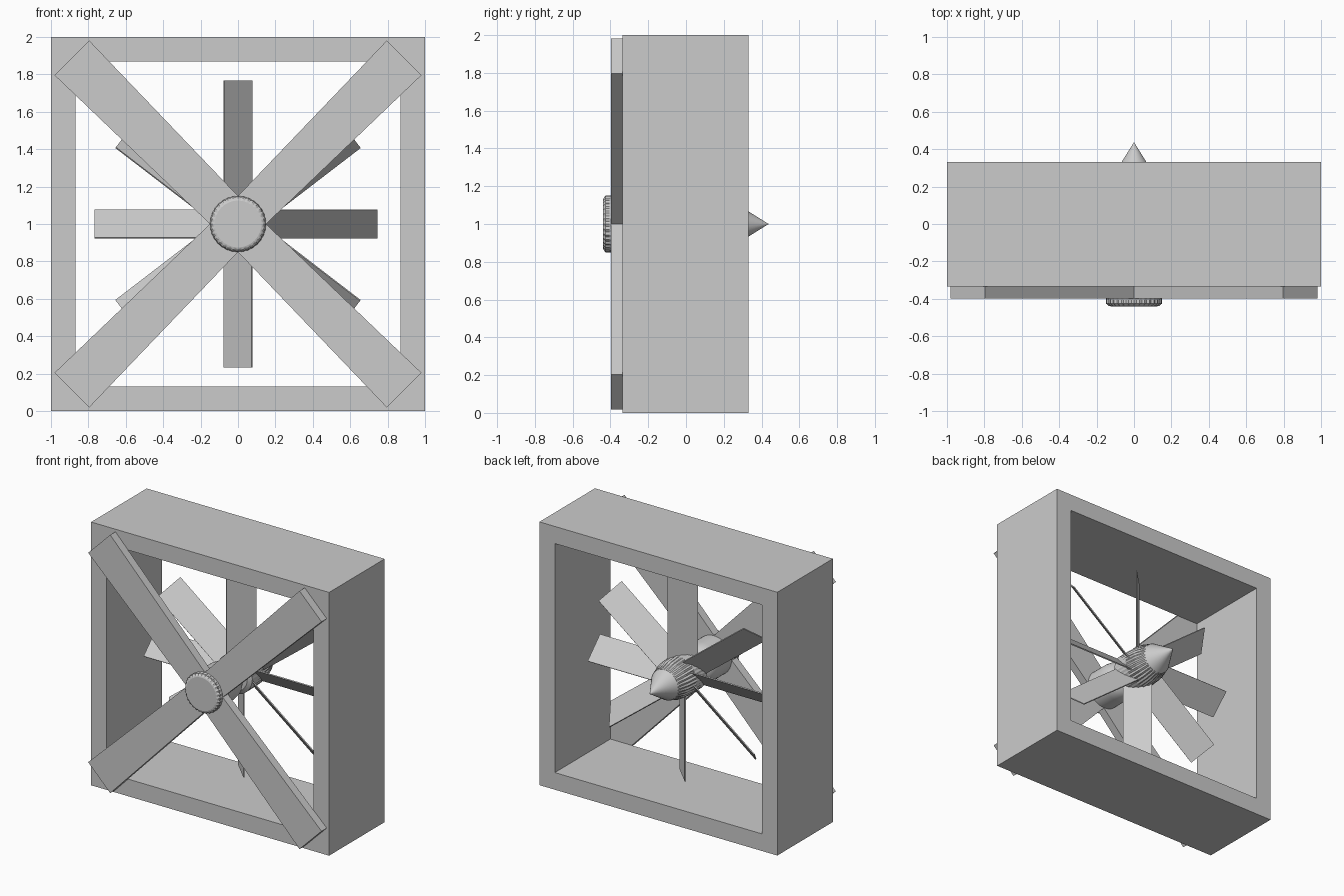
import bpy, bmesh, math
from mathutils import Matrix, Vector

cube = bpy.data.objects.get("Cube")
if cube:
    bpy.data.objects.remove(cube, do_unlink=True)

grey = bpy.data.materials.new("plain grey")
grey.use_nodes = True
colour = (0.6, 0.6, 0.6, 1)
grey.diffuse_color = colour
grey.node_tree.nodes["Principled BSDF"].inputs["Base Color"].default_value = colour

CENTRE = Vector((0, 0, 1))


def finish(name, bm, smooth=False):
    bmesh.ops.recalc_face_normals(bm, faces=bm.faces)
    mesh = bpy.data.meshes.new(name)
    bm.to_mesh(mesh)
    bm.free()
    mesh.materials.append(grey)
    ob = bpy.data.objects.new(name, mesh)
    ob.location = CENTRE
    bpy.context.collection.objects.link(ob)
    if smooth:
        bpy.ops.object.select_all(action='DESELECT')
        ob.select_set(True)
        bpy.context.view_layer.objects.active = ob
        bpy.ops.object.shade_smooth_by_angle(angle=math.radians(35))
    return ob


def spin(angle):
    """Turn about the fan axis, counter-clockwise seen from the front."""
    return Matrix.Rotation(-angle, 4, 'Y')


def extrude_y(bm, outline, y0, y1):
    face = bm.faces.new([bm.verts.new((x, y0, z)) for x, z in outline])
    new = bmesh.ops.extrude_face_region(bm, geom=[face])["geom"]
    verts = [g for g in new if isinstance(g, bmesh.types.BMVert)]
    bmesh.ops.translate(bm, verts=verts, vec=(0, y1 - y0, 0))


def lathe(name, profile, segments, smooth=True):
    """Rings of (y, radius, groove depth) around the fan axis, capped at both ends."""
    bm = bmesh.new()
    rings = []
    for y, radius, groove in profile:
        ring = []
        for i in range(segments):
            a = 2 * math.pi * i / segments
            r = radius - groove * (i % 2)
            ring.append(bm.verts.new((r * math.cos(a), y, r * math.sin(a))))
        rings.append(ring)
    for a, b in zip(rings, rings[1:]):
        for i in range(segments):
            j = (i + 1) % segments
            bm.faces.new((a[i], a[j], b[j], b[i]))
    bm.faces.new(rings[0])
    bm.faces.new(rings[-1])
    return finish(name, bm, smooth)


# Square duct frame
bm = bmesh.new()
corners = [(-1, -1), (1, -1), (1, 1), (-1, 1)]
rings = [[bm.verts.new((x * s, y, z * s)) for x, z in corners]
         for s, y in ((1, -0.335), (1, 0.332), (0.87, 0.332), (0.87, -0.335))]
for k in range(4):
    a, b = rings[k], rings[(k + 1) % 4]
    for i in range(4):
        j = (i + 1) % 4
        bm.faces.new((a[i], a[j], b[j], b[i]))
finish("frame", bm)

# Four tapered diagonal struts across the front
for n, name in enumerate(("upper_left", "upper_right", "lower_right", "lower_left")):
    bm = bmesh.new()
    outline = [(0, 0), (0.106, -0.106), (1.256, -0.131), (1.256, 0.131), (0.106, 0.106)]
    extrude_y(bm, outline, -0.398, -0.335)
    bm.transform(spin(math.radians(45 + 90 * n)))
    finish(name + "_strut", bm)

# Knurled front cap
lathe("front_cap", [(-0.395, 0.15, 0), (-0.405, 0.15, 0.006), (-0.425, 0.15, 0.006),
                    (-0.437, 0.137, 0.006), (-0.44, 0.125, 0)], 64, False)

# Rounded motor body and its shaft
lathe("motor", [(-0.395, 0.13, 0), (-0.375, 0.148, 0), (-0.2, 0.148, 0), (-0.15, 0.14, 0),
                (-0.115, 0.12, 0), (-0.1, 0.09, 0), (-0.03, 0.09, 0)], 48)

# Fluted hub and pointed nose
lathe("hub", [(-0.06, 0.12, 0), (-0.04, 0.148, 0), (0.08, 0.148, 0.006),
              (0.17, 0.142, 0.01), (0.255, 0.115, 0)], 64, False)
lathe("nose_cone", [(0.25, 0.117, 0), (0.436, 0.001, 0)], 48)

# Eight pitched blades, the diagonal ones set nearer to the horizontal
angles = (0, 37.5, 90, 142.5, 180, 217.5, 270, 322.5)
for n, degrees in enumerate(angles):
    bm = bmesh.new()
    bmesh.ops.create_cube(bm, size=1)
    tip = 0.745 if n == 0 else 0.768
    bm.transform(Matrix.Translation(((tip + 0.08) / 2, 0, 0))
                 @ Matrix.Rotation(math.radians(45), 4, 'X')
                 @ Matrix.Diagonal((tip - 0.08, 0.008, 0.21, 1)))
    bm.transform(Matrix.Translation((0, 0.04, 0)) @ spin(math.radians(degrees)))
    finish("blade_%d" % (n + 1), bm)
